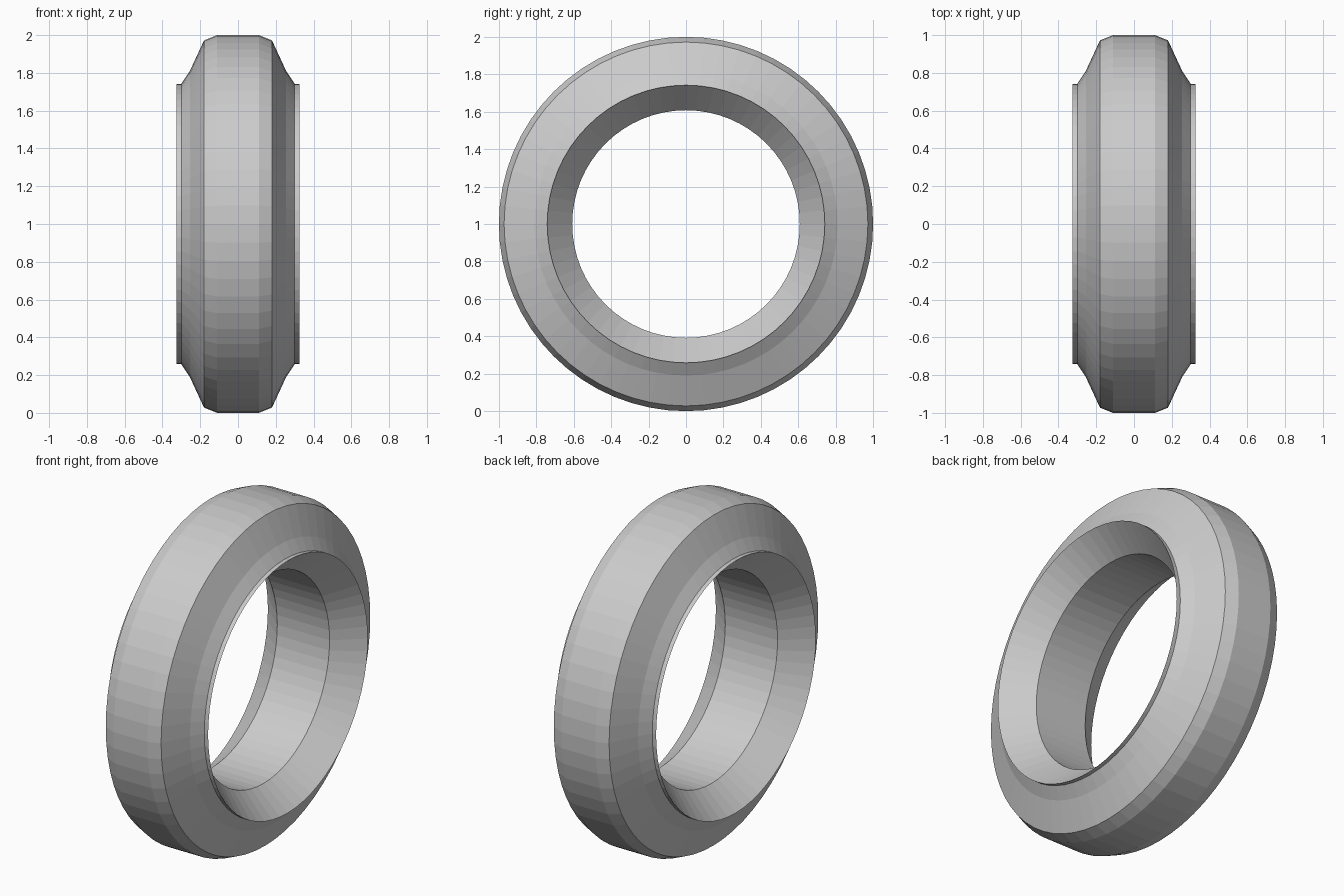
import bpy, bmesh
from math import sin, cos, tau

if "Cube" in bpy.data.objects:
    bpy.data.objects.remove(bpy.data.objects["Cube"])

SEGMENTS = 64
# Half cross-section (x, radius): tread, shoulder, sidewall, rim lip, bore
half = [(0.11, 1.0), (0.18, 0.972), (0.255, 0.81), (0.30, 0.742),
        (0.325, 0.742), (0.17, 0.608)]
profile = half + [(-x, r) for x, r in reversed(half)]

# Tire ring: revolve the closed profile about the x axis
bm = bmesh.new()
rings = []
for i in range(SEGMENTS):
    a = tau * i / SEGMENTS
    rings.append([bm.verts.new((x, r * sin(a), 1 + r * cos(a))) for x, r in profile])
n = len(profile)
for i in range(SEGMENTS):
    p, q = rings[i], rings[(i + 1) % SEGMENTS]
    for j in range(n):
        k = (j + 1) % n
        bm.faces.new((p[j], p[k], q[k], q[j]))
bmesh.ops.recalc_face_normals(bm, faces=bm.faces)
mesh = bpy.data.meshes.new("tire")
bm.to_mesh(mesh)
bm.free()
bpy.context.collection.objects.link(bpy.data.objects.new("tire", mesh))
